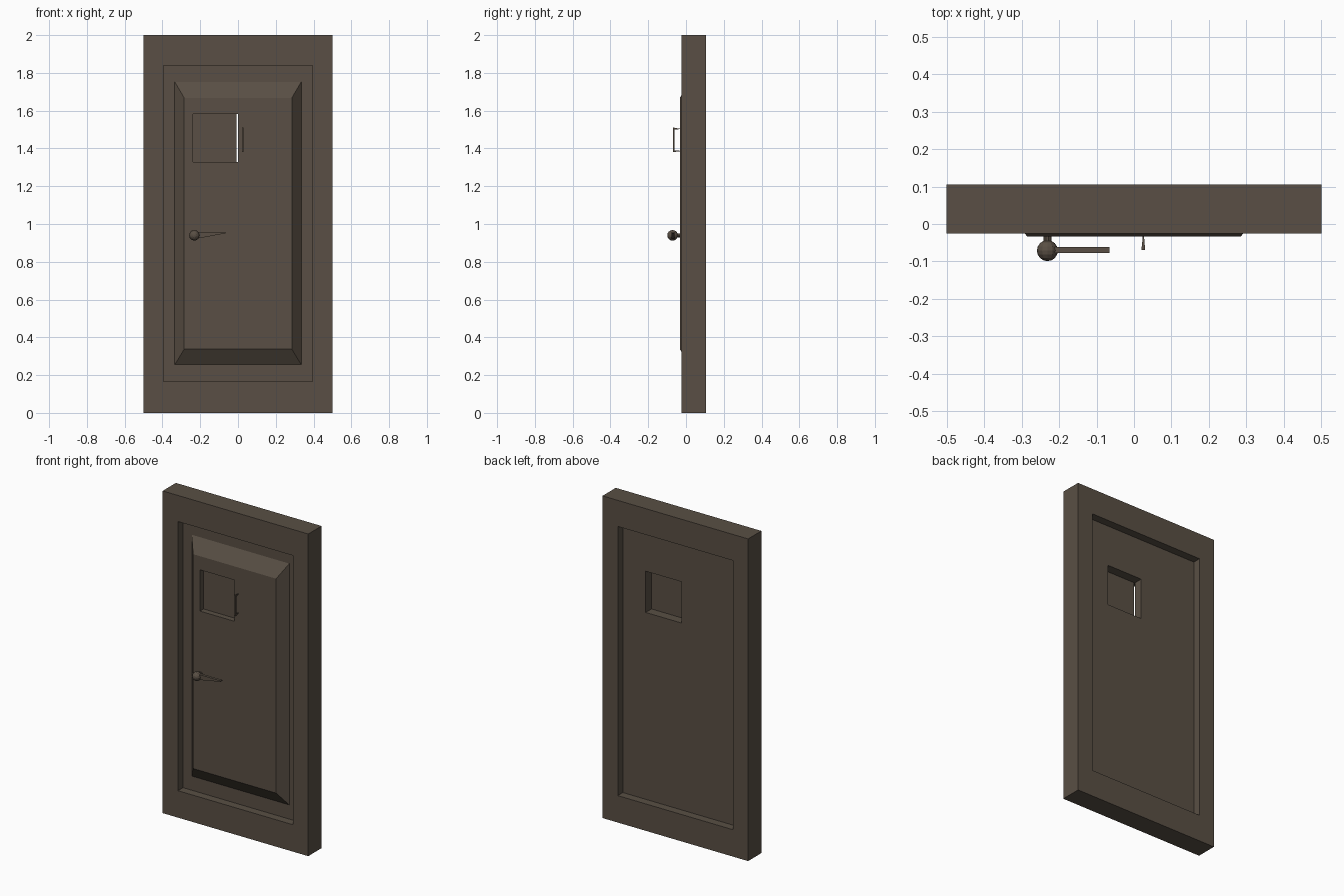
import bpy, bmesh, math
from mathutils import Matrix

if "Cube" in bpy.data.objects:
    bpy.data.objects.remove(bpy.data.objects["Cube"])

mat = bpy.data.materials.new("dark brown")
mat.diffuse_color = (0.1, 0.078, 0.058, 1)
mat.use_nodes = True
mat.node_tree.nodes["Principled BSDF"].inputs["Base Color"].default_value = mat.diffuse_color


def make(name, bm):
    bmesh.ops.recalc_face_normals(bm, faces=bm.faces[:])
    me = bpy.data.meshes.new(name)
    bm.to_mesh(me)
    bm.free()
    me.materials.append(mat)
    ob = bpy.data.objects.new(name, me)
    bpy.context.collection.objects.link(ob)
    return ob


def loft(name, rings, closed):
    """Skin rectangular rings (half width, z low, z high, y)."""
    bm = bmesh.new()
    loops = [[bm.verts.new(p) for p in ((-w, y, a), (w, y, a), (w, y, b), (-w, y, b))]
             for w, a, b, y in rings]
    pairs = list(zip(loops, loops[1:] + loops[:1]))
    for l, m in pairs if closed else pairs[:-1]:
        for i in range(4):
            j = (i + 1) % 4
            bm.faces.new((l[i], l[j], m[j], m[i]))
    if not closed:
        bm.faces.new(loops[0])
        bm.faces.new(loops[-1])
    return make(name, bm)


def box(name, x0, x1, y0, y1, z0, z1):
    bm = bmesh.new()
    bmesh.ops.create_cube(bm, size=1)
    for v in bm.verts:
        v.co = (x0 if v.co.x < 0 else x1, y0 if v.co.y < 0 else y1, z0 if v.co.z < 0 else z1)
    return make(name, bm)


def cone(name, r1, r2, segs, x, z, y0, y1):
    """Tapered post along y: r1 at y0 (front), r2 at y1."""
    bm = bmesh.new()
    bmesh.ops.create_cone(bm, cap_ends=True, segments=segs, radius1=r1, radius2=r2, depth=y1 - y0,
                          matrix=Matrix.Translation((x, (y0 + y1) / 2, z))
                          @ Matrix.Rotation(-math.pi / 2, 4, 'X')
                          @ Matrix.Rotation(math.pi / segs, 4, 'Z'))
    return make(name, bm)


# Door frame: a closed rectangular ring
W, A, B = 0.395, 0.167, 1.838
FRONT, BACK = -0.025, 0.105
loft("door_frame", [(0.5, 0, 2, FRONT), (0.5, 0, 2, BACK), (W, A, B, BACK), (W, A, B, FRONT)], True)

# Door leaf with raised bevelled panel on the front
door = loft("door_leaf", [(W, A, B, 0.055), (W, A, B, 0.025),
                          (0.335, 0.255, 1.753, 0.025), (0.285, 0.337, 1.668, -0.033)], False)

# Viewing hatch: front recess, back recess beside it, narrow slit where they meet
cutters = [box("front_recess_cutter", -0.238, 0.0, -0.1, 0.002, 1.327, 1.583),
           box("back_recess_cutter", -0.007, 0.238, -0.002, 0.1, 1.327, 1.583)]
for c in cutters:
    m = door.modifiers.new("cut", 'BOOLEAN')
    m.operation = 'DIFFERENCE'
    m.solver = 'EXACT'
    m.object = c
bpy.context.view_layer.update()
cut = bpy.data.meshes.new_from_object(door.evaluated_get(bpy.context.evaluated_depsgraph_get()))
door.modifiers.clear()
door.data = cut
for c in cutters:
    bpy.data.objects.remove(c)

# Hatch pull: upright bar on two tapered posts
box("hatch_pull_bar", 0.02, 0.03, -0.069, -0.06, 1.38, 1.51)
for side, z in (("upper", 1.504), ("lower", 1.386)):
    cone("hatch_pull_post_" + side, 0.006, 0.002, 4, 0.025, z, -0.062, -0.03)

# Door knob, stem and tapered lever
bm = bmesh.new()
bmesh.ops.create_uvsphere(bm, u_segments=12, v_segments=8, radius=0.028,
                          matrix=Matrix.Translation((-0.231, -0.071, 0.94))
                          @ Matrix.Rotation(math.pi / 2, 4, 'X'))
make("door_knob", bm)
cone("knob_stem", 0.011, 0.011, 10, -0.231, 0.94, -0.06, -0.03)

lever = box("door_lever", -0.225, -0.065, -0.077, -0.061, 0.921, 0.957)
for v in lever.data.vertices:
    if v.co.x > -0.1 and v.co.z < 0.94:
        v.co.z = 0.951
